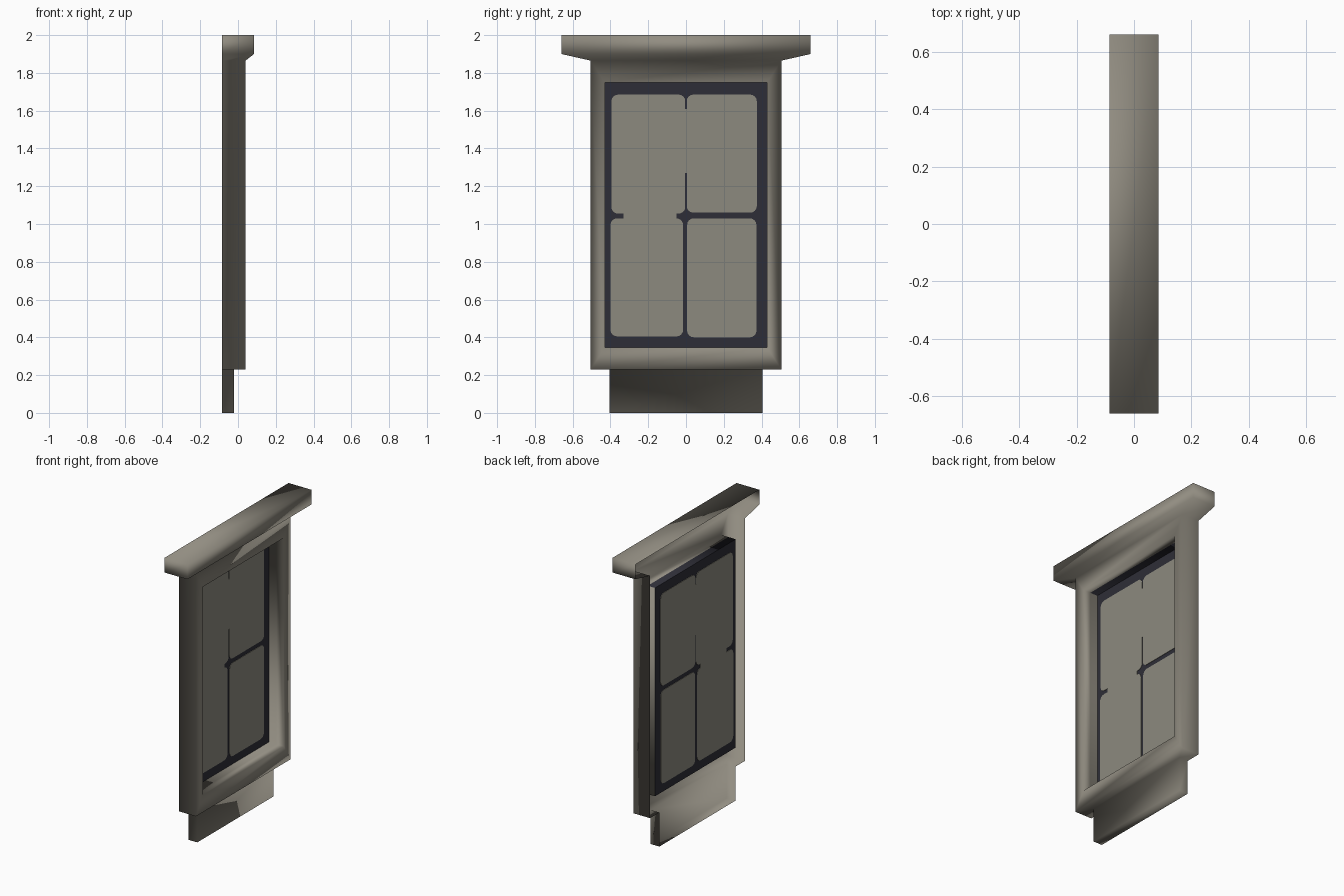
import bpy, bmesh, math

if "Cube" in bpy.data.objects:
    bpy.data.objects.remove(bpy.data.objects["Cube"])


def material(name, rgb):
    m = bpy.data.materials.new(name)
    m.diffuse_color = (*rgb, 1)
    m.use_nodes = True
    m.node_tree.nodes["Principled BSDF"].inputs["Base Color"].default_value = m.diffuse_color
    return m


STONE = material("grey stone", (0.285, 0.265, 0.22))
PANE = material("dusty pane", (0.265, 0.255, 0.21))
DARK = material("dark lead", (0.027, 0.027, 0.038))
BACK, GLASS_X = -0.085, -0.07


def finish(bm, name, mats, smooth=False):
    me = bpy.data.meshes.new(name)
    for f in bm.faces:
        f.smooth = smooth
    bm.to_mesh(me)
    bm.free()
    for m in mats:
        me.materials.append(m)
    ob = bpy.data.objects.new(name, me)
    bpy.context.collection.objects.link(ob)
    return ob


# Surround: open-backed shell (apron, frame, flared cornice), as (z, half width, front x)
rings = [(0, .405, -.02), (.23, .405, -.02), (.23, .505, .04),
         (1.865, .505, .04), (1.9, .66, .085), (2, .66, .085)]
bm = bmesh.new()
rows = [[bm.verts.new(p) for p in ((BACK, -w, z), (fx, -w, z), (fx, w, z), (BACK, w, z))]
        for z, w, fx in rings]
for i, (a, b) in enumerate(zip(rows, rows[1:])):
    for j in range(3):
        if (i, j) != (2, 1):                      # the frame front gets the opening
            bm.faces.new((a[j], a[j + 1], b[j + 1], b[j]))
bm.faces.new(rows[0][::-1])
bm.faces.new(rows[-1])

# Window opening and its reveal, with a dark inner strip on the head
loops = [[rows[2][1], rows[2][2], rows[3][2], rows[3][1]]]
for x in (.04, -.015, GLASS_X):
    loops.append([bm.verts.new((x, y, z)) for y, z in
                  ((-.43, .345), (.43, .345), (.43, 1.75), (-.43, 1.75))])
for i, (a, b) in enumerate(zip(loops, loops[1:])):
    for j in range(4):
        k = (j + 1) % 4
        f = bm.faces.new((a[j], a[k], b[k], b[j]))
        if i == 2 and j == 2:
            f.material_index = 1
finish(bm, "window_surround", [STONE, DARK], smooth=True)

# Dark leaded sheet
bm = bmesh.new()
bm.faces.new([bm.verts.new((GLASS_X, y, z)) for y, z in
              ((-.43, .345), (.43, .345), (.43, 1.75), (-.43, 1.75))])
finish(bm, "lead_backing", [DARK])


# Thin pane plates, visible from both sides
def plate(name, y0, y1, z0, z1, r):
    bm = bmesh.new()
    pts = []
    if r:
        for cy, cz, a0 in ((y1 - r, z1 - r, 0), (y0 + r, z1 - r, 90),
                           (y0 + r, z0 + r, 180), (y1 - r, z0 + r, 270)):
            for s in range(5):
                a = math.radians(a0 + s * 22.5)
                pts.append((cy + r * math.cos(a), cz + r * math.sin(a)))
    else:
        pts = [(y1, z1), (y0, z1), (y0, z0), (y1, z0)]
    front = [bm.verts.new((GLASS_X + .003, y, z)) for y, z in pts]
    back = [bm.verts.new((GLASS_X - .003, y, z)) for y, z in pts]
    bm.faces.new(front)
    bm.faces.new(back[::-1])
    n = len(pts)
    for i in range(n):
        k = (i + 1) % n
        bm.faces.new((front[k], front[i], back[i], back[k]))
    bmesh.ops.recalc_face_normals(bm, faces=bm.faces)
    finish(bm, name, [PANE])


plate("pane_upper_left", -.395, -.004, 1.055, 1.685, .035)
plate("pane_upper_right", .004, .375, 1.06, 1.685, .035)
plate("pane_lower_left", -.4, -.015, .405, 1.03, .035)
plate("pane_lower_right", .006, .373, .4, 1.03, .035)
# Worn-away stretches of the glazing bars
plate("worn_bar_vertical", -.004, .004, 1.27, 1.61, 0)
plate("worn_bar_horizontal", -.33, -.05, 1.03, 1.055, 0)
